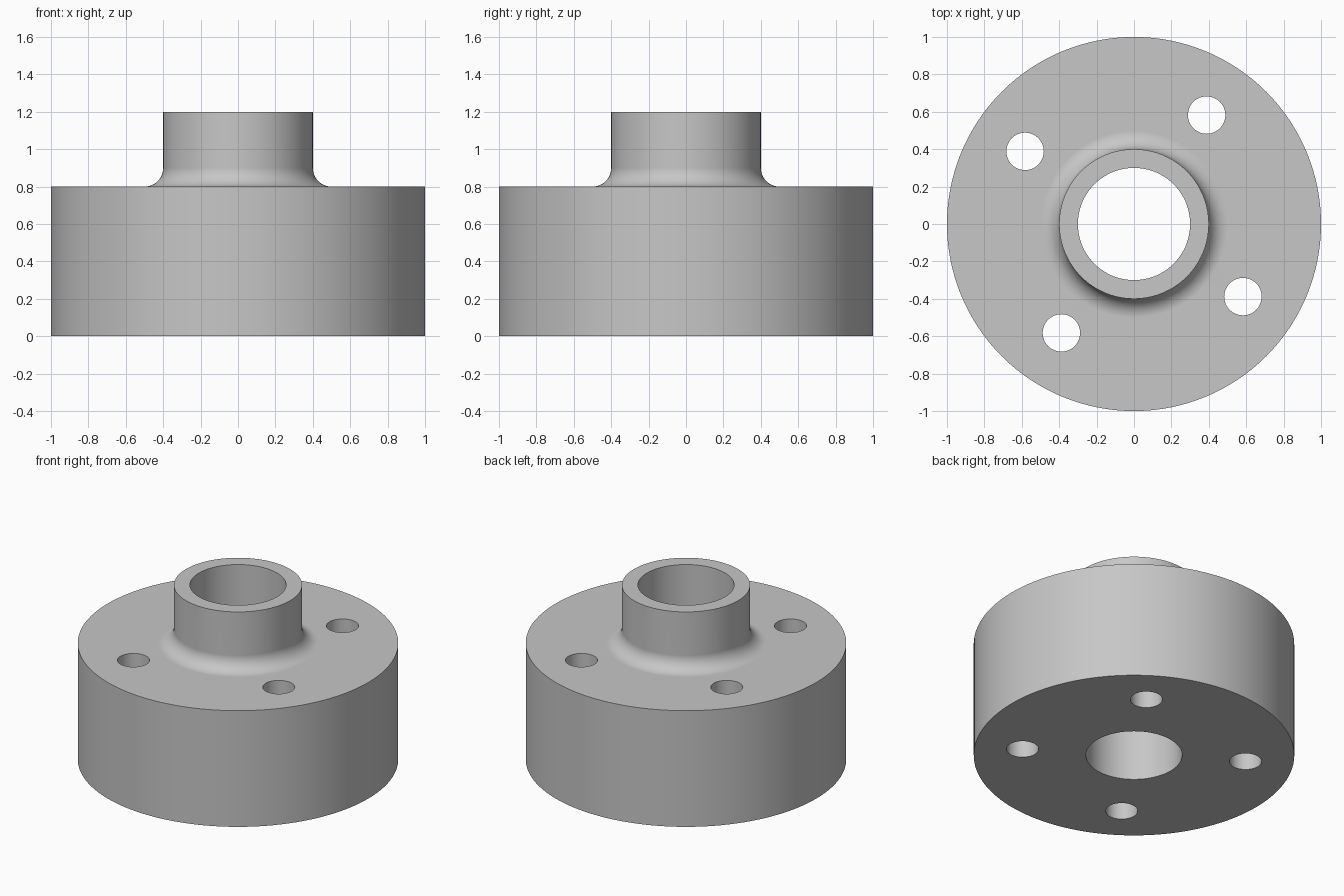
import bpy, bmesh, math
from mathutils import Matrix

cube = bpy.data.objects.get("Cube")
if cube:
    bpy.data.objects.remove(cube, do_unlink=True)

SEGMENTS = 128
BODY_R, BODY_H = 1.0, 0.8
NECK_R, NECK_H = 0.4, 1.2
BORE_R, FILLET_R = 0.3, 0.1
BOLT_R, BOLT_CIRCLE = 0.1, 0.7
BOLT_START = math.atan2(3, 2)

# Material
steel = bpy.data.materials.new("steel grey")
steel.use_nodes = True
grey = (0.57, 0.57, 0.57, 1)
steel.diffuse_color = grey
steel.node_tree.nodes["Principled BSDF"].inputs["Base Color"].default_value = grey


def add_object(name, bm):
    mesh = bpy.data.meshes.new(name)
    bm.to_mesh(mesh)
    bm.free()
    mesh.materials.append(steel)
    obj = bpy.data.objects.new(name, mesh)
    bpy.context.collection.objects.link(obj)
    return obj


# Half section of the flange: bore, neck, concave fillet, body
profile = [(BORE_R, 0), (BORE_R, NECK_H), (NECK_R, NECK_H)]
for i in range(13):
    a = math.pi + math.pi / 2 * i / 12
    profile.append((NECK_R + FILLET_R * (1 + math.cos(a)),
                    BODY_H + FILLET_R * (1 + math.sin(a))))
profile += [(BODY_R, BODY_H), (BODY_R, 0)]

# Revolve the closed section
bm = bmesh.new()
verts = [bm.verts.new((r, 0, z)) for r, z in profile]
edges = [bm.edges.new((v, verts[(i + 1) % len(verts)])) for i, v in enumerate(verts)]
bmesh.ops.spin(bm, geom=verts + edges, cent=(0, 0, 0), axis=(0, 0, 1),
               angle=math.tau, steps=SEGMENTS, use_merge=True)
bmesh.ops.remove_doubles(bm, verts=bm.verts, dist=1e-5)
bmesh.ops.recalc_face_normals(bm, faces=bm.faces)
flange = add_object("flange", bm)

# Four bolt holes, cut straight through the body
bm = bmesh.new()
for i in range(4):
    a = BOLT_START + i * math.pi / 2
    place = Matrix.Translation((BOLT_CIRCLE * math.cos(a), BOLT_CIRCLE * math.sin(a), BODY_H / 2))
    bmesh.ops.create_cone(bm, cap_ends=True, segments=48, radius1=BOLT_R,
                          radius2=BOLT_R, depth=BODY_H + 0.2, matrix=place)
cutter = add_object("bolt_hole_cutter", bm)
cutter.hide_render = True

bpy.ops.object.select_all(action="DESELECT")
bpy.context.view_layer.objects.active = flange
flange.select_set(True)
cut = flange.modifiers.new("bolt_holes", "BOOLEAN")
cut.operation = "DIFFERENCE"
cut.solver = "EXACT"
cut.object = cutter
bpy.ops.object.modifier_apply(modifier=cut.name)
bpy.data.objects.remove(cutter, do_unlink=True)

# Smooth round walls, crisp rims, flat faces kept flat
bpy.ops.object.shade_smooth_by_angle(angle=math.radians(30))
weighted = flange.modifiers.new("flat_faces", "WEIGHTED_NORMAL")
weighted.keep_sharp = True
